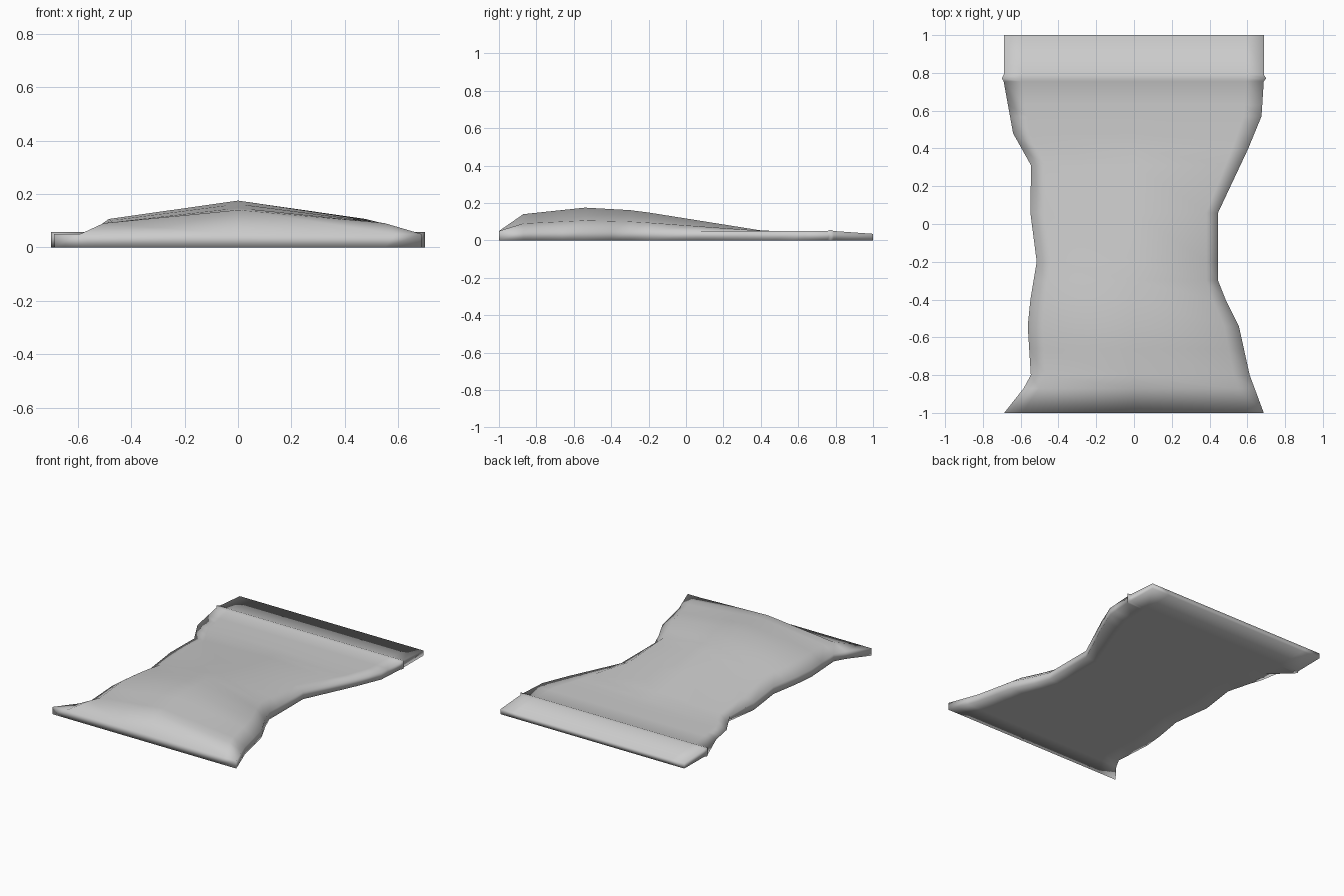
import bpy, bmesh

if "Cube" in bpy.data.objects:
    bpy.data.objects.remove(bpy.data.objects["Cube"])


def curve(points, y):
    """Straight-line interpolation along (y, value) control points."""
    for (y0, a), (y1, b) in zip(points, points[1:]):
        if y <= y1:
            return a + (b - a) * (y - y0) / (y1 - y0)
    return points[-1][1]


# Crumpled plan outline, left and right rims
left = [(-1, -.687), (-.82, -.545), (-.5, -.565), (-.2, -.515), (.07, -.55),
        (.31, -.545), (.48, -.64), (.755, -.69), (1, -.687)]
right = [(-1, .687), (-.78, .605), (-.55, .56), (-.32, .445), (.06, .445),
         (.4, .605), (.57, .675), (.755, .687), (1, .687)]
# Left underside is tucked in below the upper rim
tuck = [(-1, 0), (.2, 0), (.48, .08), (.63, .11), (.755, 0), (1, 0)]
# Height of the rim and of the filled centre
rim = [(-1, .05), (.79, .05), (1, .035)]
crown = [(-1, .05), (-.87, .14), (-.54, .175), (-.27, .16), (.42, .05),
         (.79, .05), (1, .035)]

rows = [-1, -.87, -.8, -.66, -.54, -.4, -.3, -.2, .06, .31, .4, .48, .57,
        .63, .755, .772, .79, 1]

material = bpy.data.materials.new("light_grey_film")
material.diffuse_color = (.6, .6, .6, 1)
material.use_nodes = True
material.node_tree.nodes["Principled BSDF"].inputs["Base Color"].default_value = material.diffuse_color

# Pouch body: cross-sections lofted from front seam to back flap
bm = bmesh.new()
rings = []
for y in rows:
    xl, xr = curve(left, y), curve(right, y)
    zr, zc = curve(rim, y), curve(crown, y)
    if y == .772:                       # raised seal strip
        xl, xr, zr, zc = -.7, .7, .057, .057
    xb = xl + curve(tuck, y)
    zs = zr + (zc - zr) * .45
    section = [(xb, 0), (xb * .8, 0), (0, 0), (xr * .8, 0), (xr, 0),
               (xr, zr), (xr * .86, zs), (0, zc), (xl * .86, zs), (xl, zr)]
    rings.append([bm.verts.new((x, y, z)) for x, z in section])
n = len(rings[0])
for a, b in zip(rings, rings[1:]):
    for i in range(n):
        j = (i + 1) % n
        bm.faces.new((a[i], a[j], b[j], b[i]))

# End walls, stitched as upright strips
for r in (rings[0], rings[-1]):
    for i in range(4):
        bm.faces.new((r[i], r[i + 1], r[8 - i], r[9 - i]))
bmesh.ops.recalc_face_normals(bm, faces=bm.faces)
for f in bm.faces:
    f.smooth = True

mesh = bpy.data.meshes.new("pouch")
bm.to_mesh(mesh)
bm.free()
mesh.materials.append(material)
pouch = bpy.data.objects.new("pouch", mesh)
bpy.context.collection.objects.link(pouch)
